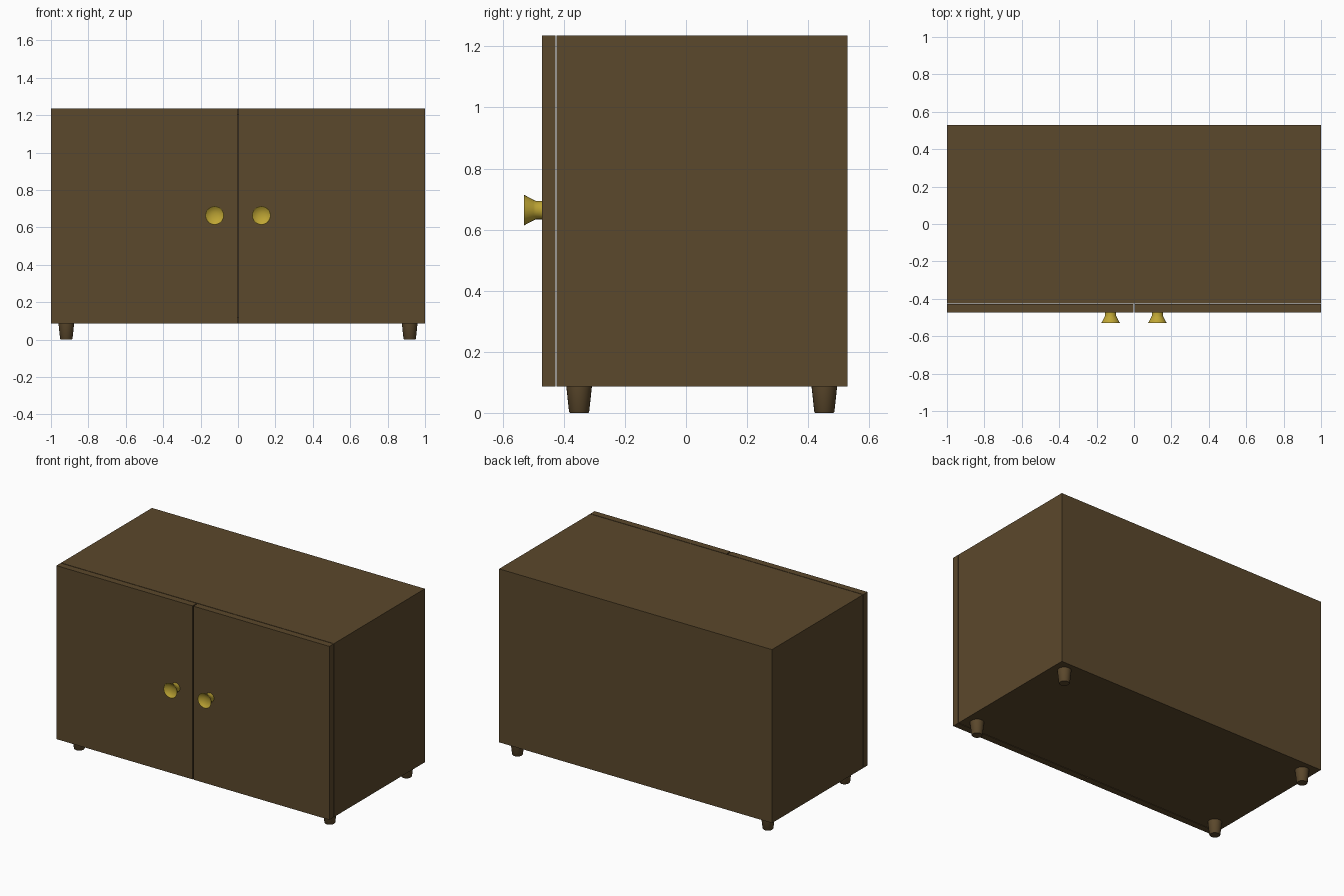
import bpy, bmesh, math
from mathutils import Matrix

if "Cube" in bpy.data.objects:
    bpy.data.objects.remove(bpy.data.objects["Cube"])


def material(name, rgb):
    m = bpy.data.materials.new(name)
    m.diffuse_color = (*rgb, 1)
    m.use_nodes = True
    m.node_tree.nodes["Principled BSDF"].inputs["Base Color"].default_value = m.diffuse_color
    return m


BROWN = material("dark brown wood", (0.105, 0.065, 0.025))
GOLD = material("brass gold", (0.52, 0.38, 0.035))


def finish(name, bm, mat):
    bmesh.ops.recalc_face_normals(bm, faces=bm.faces)
    me = bpy.data.meshes.new(name)
    bm.to_mesh(me)
    bm.free()
    me.materials.append(mat)
    ob = bpy.data.objects.new(name, me)
    bpy.context.collection.objects.link(ob)
    return ob


def box(bm, lo, hi):
    size = [b - a for a, b in zip(lo, hi)]
    mid = [(a + b) / 2 for a, b in zip(lo, hi)]
    bmesh.ops.create_cube(bm, size=1, matrix=Matrix.Translation(mid) @ Matrix.Diagonal((*size, 1)))


def turned(name, profile, origin, rot, mat, sides=24):
    """Lathe a (radius, height) profile around local z; closed at both ends."""
    bm = bmesh.new()
    rings = [[bm.verts.new((r * math.cos(2 * math.pi * i / sides),
                            r * math.sin(2 * math.pi * i / sides), h))
              for i in range(sides)] for r, h in profile]
    for a, b in zip(rings, rings[1:]):
        for i in range(sides):
            j = (i + 1) % sides
            bm.faces.new((a[i], a[j], b[j], b[i]))
    bm.faces.new(rings[0])
    bm.faces.new(rings[-1])
    ob = finish(name, bm, mat)
    ob.matrix_world = Matrix.Translation(origin) @ rot
    bpy.ops.object.select_all(action='DESELECT')
    ob.select_set(True)
    bpy.context.view_layer.objects.active = ob
    bpy.ops.object.shade_smooth_by_angle(angle=math.radians(35))
    return ob


Z0, Z1 = 0.087, 1.236
FRONT, BACK = -0.424, 0.528

# Carcass: box with a cavity opening behind the doors
bm = bmesh.new()
box(bm, (-1, FRONT, Z0), (1, BACK, Z1))
bm.faces.ensure_lookup_table()
opening = [f for f in bm.faces if f.calc_center_median().y < FRONT + 0.01]
bmesh.ops.inset_region(bm, faces=opening, thickness=0.045)
cavity = bmesh.ops.extrude_face_region(bm, geom=opening)
verts = [g for g in cavity["geom"] if isinstance(g, bmesh.types.BMVert)]
bmesh.ops.translate(bm, verts=verts, vec=(0, BACK - FRONT - 0.045, 0))
bmesh.ops.delete(bm, geom=[f for f in opening if f.is_valid], context='FACES_ONLY')
finish("cabinet_body", bm, BROWN)

knob_profile = [(0.03, -0.002), (0.03, 0.02), (0.034, 0.028), (0.05, 0.058),
                (0.047, 0.058), (0.036, 0.05), (0.018, 0.044), (0.004, 0.043)]
leg_profile = [(0.03, 0), (0.033, 0.004), (0.042, Z0)]
to_front = Matrix.Rotation(math.pi / 2, 4, 'X')

for side, s in (("left", -1), ("right", 1)):
    # Door
    bm = bmesh.new()
    xs = sorted((s * 0.003, s * 1.0))
    box(bm, (xs[0], -0.472, Z0), (xs[1], -0.428, Z1))
    finish(side + "_door", bm, BROWN)
    # Flared knob with a dished front
    turned(side + "_knob", knob_profile, (s * 0.125, -0.472, 0.664), to_front, GOLD)
    # Tapered legs
    for end, y in (("front", -0.35), ("back", 0.453)):
        turned(f"{end}_{side}_leg", leg_profile, (s * 0.918, y, 0), Matrix.Identity(4), BROWN)
